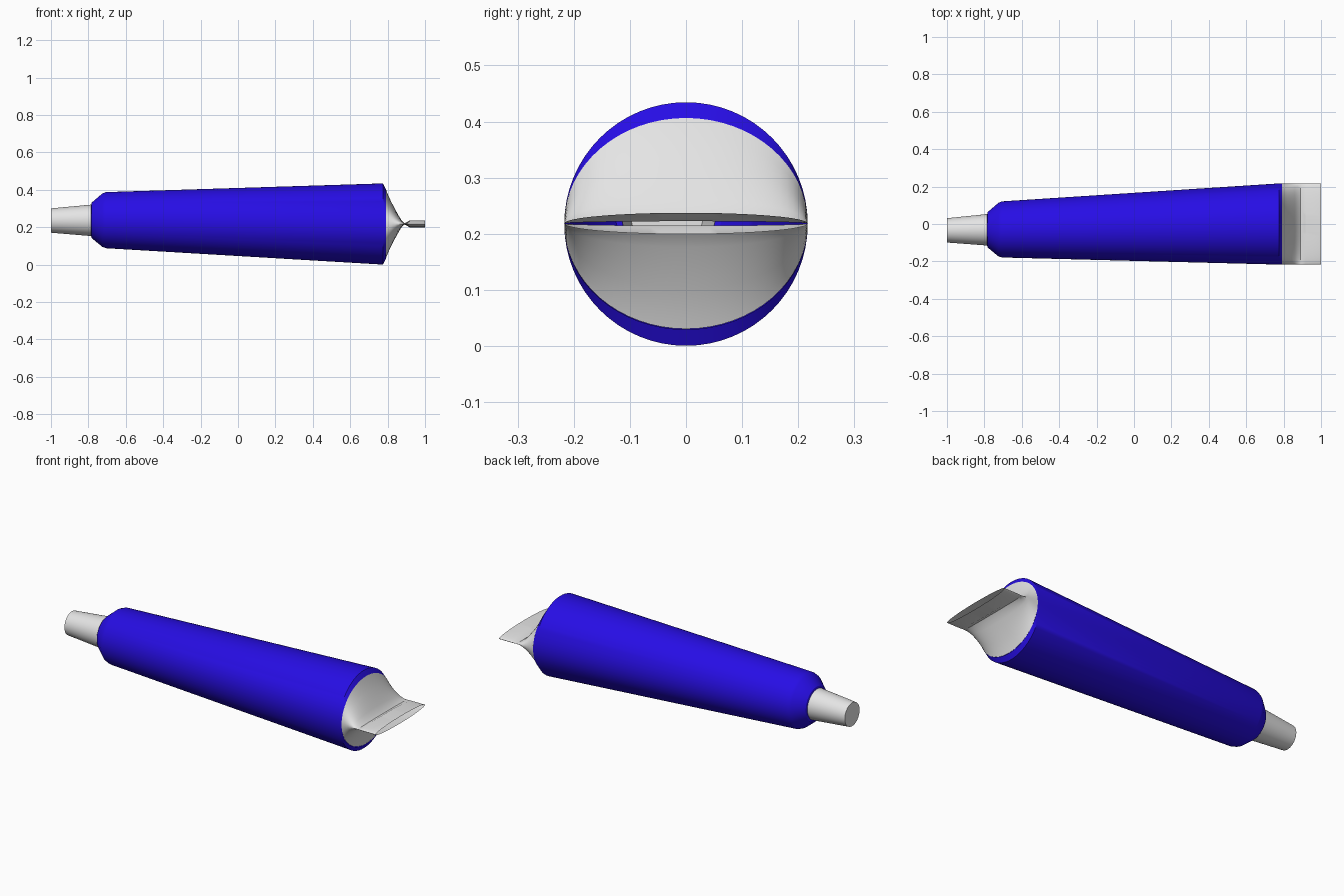
import bpy, bmesh, math

if "Cube" in bpy.data.objects:
    bpy.data.objects.remove(bpy.data.objects["Cube"])

SIDES = 64


def material(name, color):
    m = bpy.data.materials.new(name)
    m.diffuse_color = (*color, 1)
    m.use_nodes = True
    m.node_tree.nodes["Principled BSDF"].inputs["Base Color"].default_value = m.diffuse_color
    return m


blue = material("blue paint", (0.02, 0.004, 0.78))
white = material("off white", (0.78, 0.78, 0.78))


def loft(name, stations, mat, cap_start=False):
    """Skin elliptical rings along x: (x, centre y, centre z, half width, half height)."""
    bm = bmesh.new()
    rings = []
    for x, cy, cz, ry, rz in stations:
        rings.append([bm.verts.new((x, cy + ry * math.cos(a), cz + rz * math.sin(a)))
                      for a in (2 * math.pi * i / SIDES for i in range(SIDES))])
    for r, s in zip(rings, rings[1:]):
        for i in range(SIDES):
            j = (i + 1) % SIDES
            bm.faces.new((r[i], r[j], s[j], s[i]))
    if cap_start:
        bm.faces.new(rings[0][::-1])
    me = bpy.data.meshes.new(name)
    bm.to_mesh(me)
    bm.free()
    me.materials.append(mat)
    ob = bpy.data.objects.new(name, me)
    bpy.context.collection.objects.link(ob)
    bpy.ops.object.select_all(action='DESELECT')
    bpy.context.view_layer.objects.active = ob
    ob.select_set(True)
    bpy.ops.object.shade_smooth_by_angle(angle=math.radians(30))
    return ob


# Tapered screw cap with a closed flat end
loft("cap", [(-1.0, -0.034, 0.236, 0.065, 0.065),
             (-0.785, -0.031, 0.237, 0.084, 0.084)], white, cap_start=True)

# Shoulder and slightly flaring body, folding in at the rear rim
loft("tube_body", [(-0.785, -0.031, 0.237, 0.084, 0.084),
                   (-0.782, -0.031, 0.237, 0.095, 0.095),
                   (-0.725, -0.030, 0.238, 0.143, 0.143),
                   (-0.705, -0.029, 0.238, 0.150, 0.150),
                   (0.775, 0.0, 0.2175, 0.217, 0.217),
                   (0.79, 0.0, 0.2175, 0.217, 0.188)], blue)

# Pinched tail opening out into a thin flat lip
tail = [(0.79, 0.188), (0.80, 0.160), (0.82, 0.116), (0.84, 0.078),
        (0.86, 0.042), (0.875, 0.018), (0.89, 0.004), (0.90, 0.008),
        (0.918, 0.019), (1.0, 0.019)]
loft("crimped_tail", [(x, 0.0, 0.2185, 0.217, h) for x, h in tail], white)

# Face directions: the rings wind so that outside points away from the axis
for ob in bpy.data.objects:
    bm = bmesh.new()
    bm.from_mesh(ob.data)
    f = min(bm.faces, key=lambda g: len(g.verts))
    c = f.calc_center_median()
    f.normal_update()
    if f.normal.y * c.y + f.normal.z * (c.z - 0.23) < 0:
        for g in bm.faces:
            if len(g.verts) == 4:
                g.normal_flip()
    # End disc faces outward along -x
    for g in bm.faces:
        if len(g.verts) > 4 and g.normal.x > 0:
            g.normal_flip()
    bm.to_mesh(ob.data)
    bm.free()
